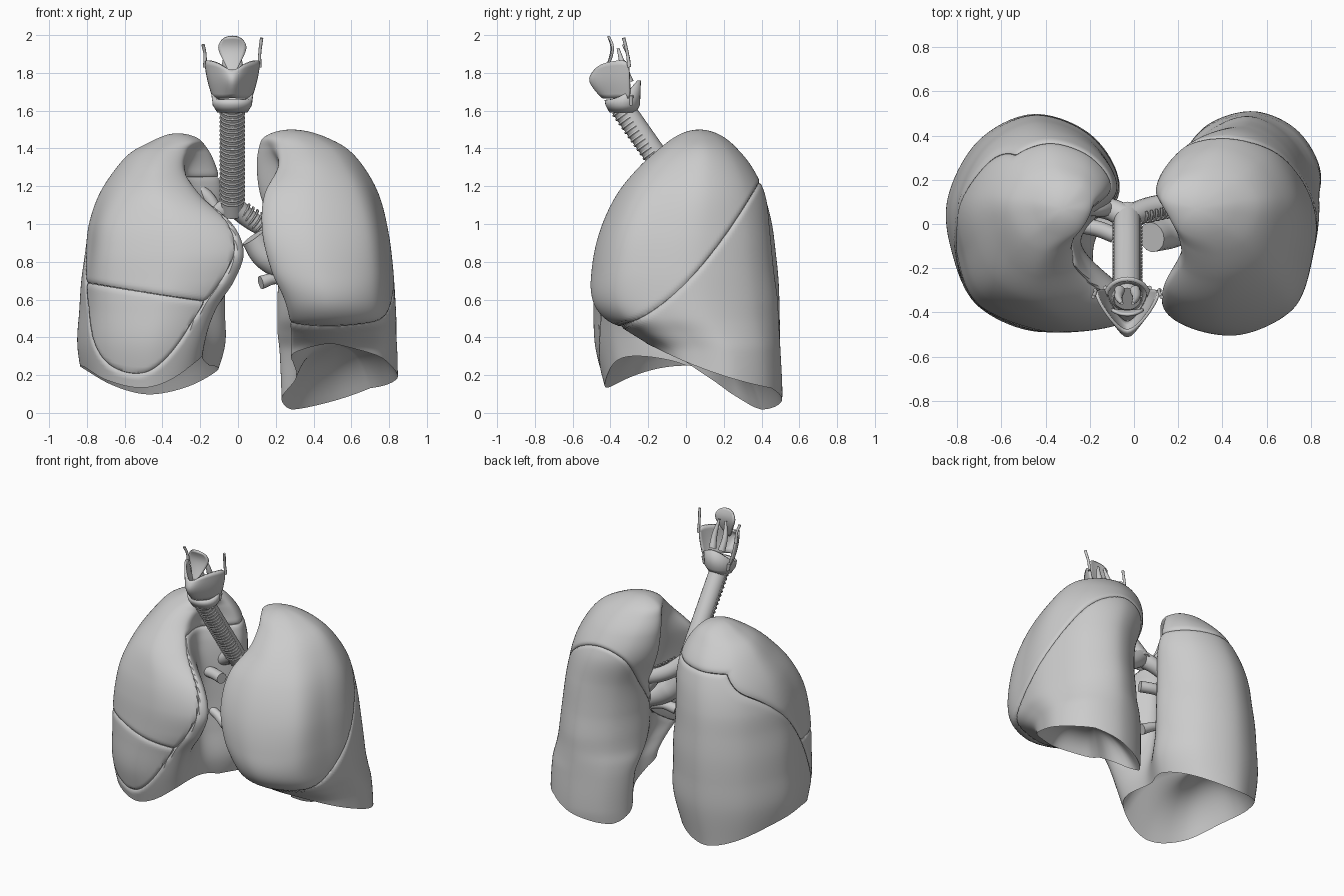
import bpy, bmesh, math
from mathutils import Vector

cube = bpy.data.objects.get("Cube")
if cube:
    bpy.data.objects.remove(cube)

grey = bpy.data.materials.new("pale_grey")
grey.use_nodes = True
grey.diffuse_color = (0.6, 0.6, 0.6, 1)
grey.node_tree.nodes["Principled BSDF"].inputs["Base Color"].default_value = grey.diffuse_color
MID = -0.03  # x of the airway's centre line


def finish(obj, angle=40):
    obj.data.materials.append(grey)
    bpy.ops.object.select_all(action="DESELECT")
    obj.select_set(True)
    bpy.context.view_layer.objects.active = obj
    if obj.type == "CURVE":
        bpy.ops.object.convert(target="MESH")
    bpy.ops.object.shade_smooth_by_angle(angle=math.radians(angle))


def add(name, data):
    obj = bpy.data.objects.new(name, data)
    bpy.context.collection.objects.link(obj)
    return obj


def from_bmesh(name, bm):
    mesh = bpy.data.meshes.new(name)
    bmesh.ops.recalc_face_normals(bm, faces=bm.faces)
    bm.to_mesh(mesh)
    return add(name, mesh)


def tubes(name, paths, depth, sides=4, smooth=True):
    """Round tubes; each path is a list of (x, y, z, radius factor)."""
    curve = bpy.data.curves.new(name, "CURVE")
    curve.dimensions = "3D"
    curve.bevel_depth, curve.bevel_resolution = depth, sides
    curve.use_fill_caps = True
    for path in paths:
        spline = curve.splines.new("BEZIER" if smooth else "POLY")
        points = spline.bezier_points if smooth else spline.points
        points.add(len(path) - 1)
        for p, (x, y, z, r) in zip(points, path):
            p.co = (x, y, z) if smooth else (x, y, z, 1)
            p.radius = r
            if smooth:
                p.handle_left_type = p.handle_right_type = "AUTO"
    finish(add(name, curve))


def clamp(v):
    return max(0, min(1, v))


def hermite(keys, w):
    """Smooth lookup in rows whose first entry is the parameter."""
    i = 0
    while i < len(keys) - 2 and w > keys[i + 1][0]:
        i += 1
    a, b = keys[i], keys[i + 1]
    p, n = keys[max(i - 1, 0)], keys[min(i + 2, len(keys) - 1)]
    h = b[0] - a[0]
    t = clamp((w - a[0]) / h)
    out = []
    for k in range(1, len(a)):
        ma, mb = (b[k] - p[k]) / (b[0] - p[0]), (n[k] - a[k]) / (n[0] - a[0])
        out.append((2*t**3 - 3*t*t + 1) * a[k] + (t**3 - 2*t*t + t) * h * ma
                   + (3*t*t - 2*t**3) * b[k] + (t**3 - t*t) * h * mb)
    return out


def contour(med, lat, front, back, ante, hollow, s):
    """Point at s (0..1) on a horizontal lung outline."""
    w, d = lat - med, back - front
    pts = [(med, .66), (hollow, .4), (ante, .1), (ante*.62 + lat*.38, 0), (lat - .17*w, .12),
           (lat - .02*w, .37), (lat, .62), (lat - .18*w, .88), (med + .5*w, 1), (med + .16*w, .9)]
    n = len(pts)
    i, t = int(s * n) % n, s * n % 1
    p = [Vector((pts[j % n][0], front + d * pts[j % n][1])) for j in range(i - 1, i + 3)]
    return p[1] + .5*t*(p[2] - p[0] + t*(2*p[0] - 5*p[1] + 4*p[2] - p[3] + t*(3*(p[1] - p[2]) + p[3] - p[0])))


def lung(rows, base, dome, columns=170, rings=130, cap=18):
    """Loft of outlines from the apex to a hollow base."""
    top = rows[0][0]
    keys = [(math.sqrt((top - r[0]) / top), *r[1:]) for r in rows]

    def point(z, s):
        return contour(*hermite(keys, math.sqrt(max(0, top - z) / top)), s)

    bm = bmesh.new()
    loops, rim = [], []
    for c in range(columns):
        z = .3
        for _ in range(20):
            z = .6*z + .4*max(0, base(*point(z, c / columns)))
        rim.append(z)
    for r in range(1, rings + 1):
        loop = []
        for c, b in enumerate(rim):
            z = top - (top - b) * (r / rings)**1.8
            x, y = point(z, c / columns)
            loop.append(bm.verts.new((x, y, z)))
        loops.append(loop)
    edge = [v.co.copy() for v in loops[-1]]
    mid = sum(edge, Vector()) / columns
    for k in range(1, cap):
        s = 1 - k / cap
        loop = []
        for e in edge:
            p = mid.lerp(e, s)
            p.z += dome * (1 - s**3.5)
            loop.append(bm.verts.new(p))
        loops.append(loop)
    for a, b in zip(loops, loops[1:]):
        for c in range(columns):
            d = (c + 1) % columns
            bm.faces.new((a[c], a[d], b[d], b[c]))
    bm.faces.new(loops[0])
    bm.faces.new(loops[-1])
    bmesh.ops.recalc_face_normals(bm, faces=bm.faces)
    return bm


def lobe(name, whole, cuts, lip=.022):
    """Part of a lung above (+1) or below (-1) each fissure sheet, with rounded lips."""
    bm = whole.copy()
    for fissure, side in cuts:
        for v in bm.verts:
            v.co.z -= fissure(v.co.x, v.co.y)
        cut = bmesh.ops.bisect_plane(bm, geom=bm.verts[:] + bm.edges[:] + bm.faces[:], plane_co=(0, 0, side * .001),
                                     plane_no=(0, 0, 1), clear_inner=side > 0, clear_outer=side < 0)
        rim = [e for e in cut["geom_cut"] if isinstance(e, bmesh.types.BMEdge)]
        near = [(v, clamp(1 - abs(v.co.z) * .7 / lip)) for v in bm.verts]
        for v in bm.verts:
            v.co.z += fissure(v.co.x, v.co.y)
        bm.normal_update()
        for v, n in near:
            v.co -= v.normal * lip * .6 * (1 - math.sqrt(1 - n * n))
        bmesh.ops.holes_fill(bm, edges=rim)
    finish(from_bmesh(name, bm))


# Left lung: rows are z, medial x, lateral x, front y, back y, front corner x, hollow x
left = lung([(1.5, .28, .28, .07, .07, .28, .28), (1.46, .14, .46, -.06, .2, .22, .16),
             (1.4, .11, .57, -.14, .27, .23, .17), (1.3, .1, .66, -.25, .35, .22, .22),
             (1.15, .12, .74, -.37, .42, .14, .26), (.95, .19, .79, -.46, .445, .13, .3),
             (.75, .21, .815, -.5, .465, .18, .31), (.6, .21, .825, -.495, .485, .25, .31),
             (.5, .21, .83, -.43, .49, .28, .31), (.42, .21, .83, -.29, .495, .29, .31),
             (.33, .22, .835, -.17, .5, .29, .31), (.1, .23, .84, -.14, .51, .29, .31),
             (0, .23, .84, -.14, .5, .3, .31)],
            lambda x, y: .27 - .42*y + .25*y*y - .135*clamp((.7 - x) / .45) * clamp(y / .4), .17)
left_oblique = lambda x, y: .69 + y + .9*y*y
lobe("left_upper_lobe", left, [(left_oblique, 1)])
lobe("left_lower_lobe", left, [(left_oblique, -1)])

# Right lung, with a third lobe
right = lung([(1.48, -.32, -.32, .07, .07, -.32, -.32), (1.44, -.2, -.45, -.05, .2, -.25, -.2),
              (1.38, -.15, -.56, -.13, .27, -.29, -.23), (1.28, -.11, -.65, -.24, .355, -.29, -.27),
              (1.15, -.08, -.73, -.36, .415, -.2, -.26), (1, -.08, -.78, -.44, .455, -.03, -.24),
              (.85, -.08, -.8, -.48, .475, .03, -.24), (.7, -.07, -.82, -.49, .49, -.02, -.24),
              (.55, -.07, -.83, -.49, .495, -.12, -.22), (.35, -.07, -.84, -.48, .495, -.2, -.18),
              (.1, -.15, -.8, -.42, .465, -.25, -.2)],
             lambda x, y: .12 + .13*(1 - (y / .43)**2) + .18*clamp((x + .6) / .45)**2 * clamp(-y / .4), .25)
right_oblique = lambda x, y: min(1.25, 1.88 + 1.25*x + 1.07*y - 2.93*y*y)
horizontal = lambda x, y: .64 - .16*(x + .5)
lobe("right_upper_lobe", right, [(right_oblique, 1), (horizontal, 1)])
lobe("right_middle_lobe", right, [(right_oblique, 1), (horizontal, -1)])
lobe("right_lower_lobe", right, [(right_oblique, -1)])

# Windpipe and main branches
top, low = Vector((MID, -.34, 1.62)), Vector((MID, .01, 1.12))
tubes("windpipe", [[(*top, 1), (*top.lerp(low, .5), 1), (*low, 1), (MID, .05, 1.06, 1)]], .061, 6)
tubes("main_bronchi", [[(MID, .03, 1.1, 1), (.1, .08, 1.0, .9), (.34, .1, .9, .8)],
                       [(MID, .03, 1.1, 1), (-.12, .07, 1.05, .9), (-.28, .08, .97, .8)]], .055, 6)
tubes("bronchial_branches", [[(-.11, .07, 1.06, 1), (-.17, .07, 1.15, 1), (-.28, .07, 1.22, .8)],
                             [(.16, .09, .97, 1), (.24, .08, .86, 1), (.36, .06, .75, .8)]], .035)


def cartilage(a, b, count, radius):
    """Open hoops facing the front along the line a to b."""
    axis = (b - a).normalized()
    front = Vector((0, -1, 0))
    front = (front - axis * front.dot(axis)).normalized()
    side = axis.cross(front)
    hoops = []
    for k in range(count):
        c = a.lerp(b, (k + .5) / count)
        hoops.append([(*(c + radius * (front * math.cos(t) + side * math.sin(t))), 1)
                      for t in [math.radians(q * 12) for q in range(-8, 9)]])
    return hoops


tubes("windpipe_rings", cartilage(top, low, 22, .06), .008, 1, False)
tubes("bronchus_rings", cartilage(Vector((.02, .05, 1.07)), Vector((.2, .09, .95)), 8, .048), .007, 1, False)

# Blood vessel stumps between the lungs
tubes("artery_stump", [[(.08, -.06, .93, 1), (.15, -.04, .83, 1.1), (.34, 0, .72, .9)]], .068, 6)
tubes("vein_stumps", [[(.12, -.06, .69, 1), (.2, -.03, .71, .8), (.36, 0, .66, .8)],
                      [(-.08, -.02, .62, 1), (-.16, 0, .66, .8), (-.28, .02, .7, .8)],
                      [(-.09, -.05, .95, 1), (-.17, -.02, .95, 1), (-.3, 0, .95, 1)]], .036)


def plate(name, columns, thickness):
    """Thin curved shield lofted through columns of points, mirrored on the centre line."""
    bm = bmesh.new()
    grid = [[bm.verts.new(p) for p in col] for col in columns]
    for a, b in zip(grid, grid[1:]):
        for i in range(len(a) - 1):
            bm.faces.new((a[i], b[i], b[i + 1], a[i + 1]))
    obj = from_bmesh(name, bm)
    obj.location.x = MID
    obj.modifiers.new("mirror", "MIRROR").use_clip = True
    m = obj.modifiers.new("round", "SUBSURF")
    m.levels = m.render_levels = 2
    obj.modifiers.new("thick", "SOLIDIFY").thickness = thickness
    finish(obj, 50)


# Voice box: shield, lid, horns, small cartilages and lower ring
plate("thyroid_shield", [[(0, -.46, 1.67), (0, -.57, 1.76), (0, -.5, 1.8)],
                         [(.05, -.42, 1.66), (.06, -.46, 1.76), (.065, -.46, 1.85)],
                         [(.1, -.34, 1.67), (.125, -.36, 1.76), (.14, -.35, 1.87)],
                         [(.1, -.29, 1.65), (.135, -.3, 1.76), (.15, -.3, 1.86)]], .014)
plate("epiglottis", [[(0, -.43, 1.79), (0, -.4, 1.87), (0, -.385, 1.94), (0, -.41, 2.0)],
                     [(.012, -.43, 1.79), (.05, -.39, 1.87), (.085, -.375, 1.94), (.05, -.4, 1.99)]], .012)
tubes("thyroid_horns", [[(MID + s*.145, -.3, 1.83, 1), (MID + s*.145, -.31, 1.9, .8), (MID + s*.155, -.33, tip, .9)]
                        for s, tip in ((-1, 1.95), (1, 1.985))] +
      [[(MID + s*.1, -.29, 1.68, 1.1), (MID + s*.09, -.29, 1.63, 1)] for s in (-1, 1)], .01)
tubes("arytenoids", [[(MID + s*.035, -.3, 1.75, 2), (MID + s*.04, -.33, 1.83, 1.5), (MID + s*.025, -.36, 1.93, .6)]
                     for s in (-1, 1)], .012)

bm = bmesh.new()
hoop = []
for k in range(32):
    t = math.tau * k / 32
    rise = ((1 - math.cos(t)) / 2)**2
    hoop.append([bm.verts.new((MID + r * math.sin(t), -.335 - r * .85 * math.cos(t), z))
                 for r, z in ((.062, 1.6), (.085, 1.635), (.09, 1.66 + .1 * rise))])
for a, b in zip(hoop, hoop[1:] + hoop[:1]):
    for i in range(2):
        bm.faces.new((a[i], b[i], b[i + 1], a[i + 1]))
cricoid = from_bmesh("cricoid_ring", bm)
cricoid.modifiers.new("thick", "SOLIDIFY").thickness = .02
finish(cricoid)
